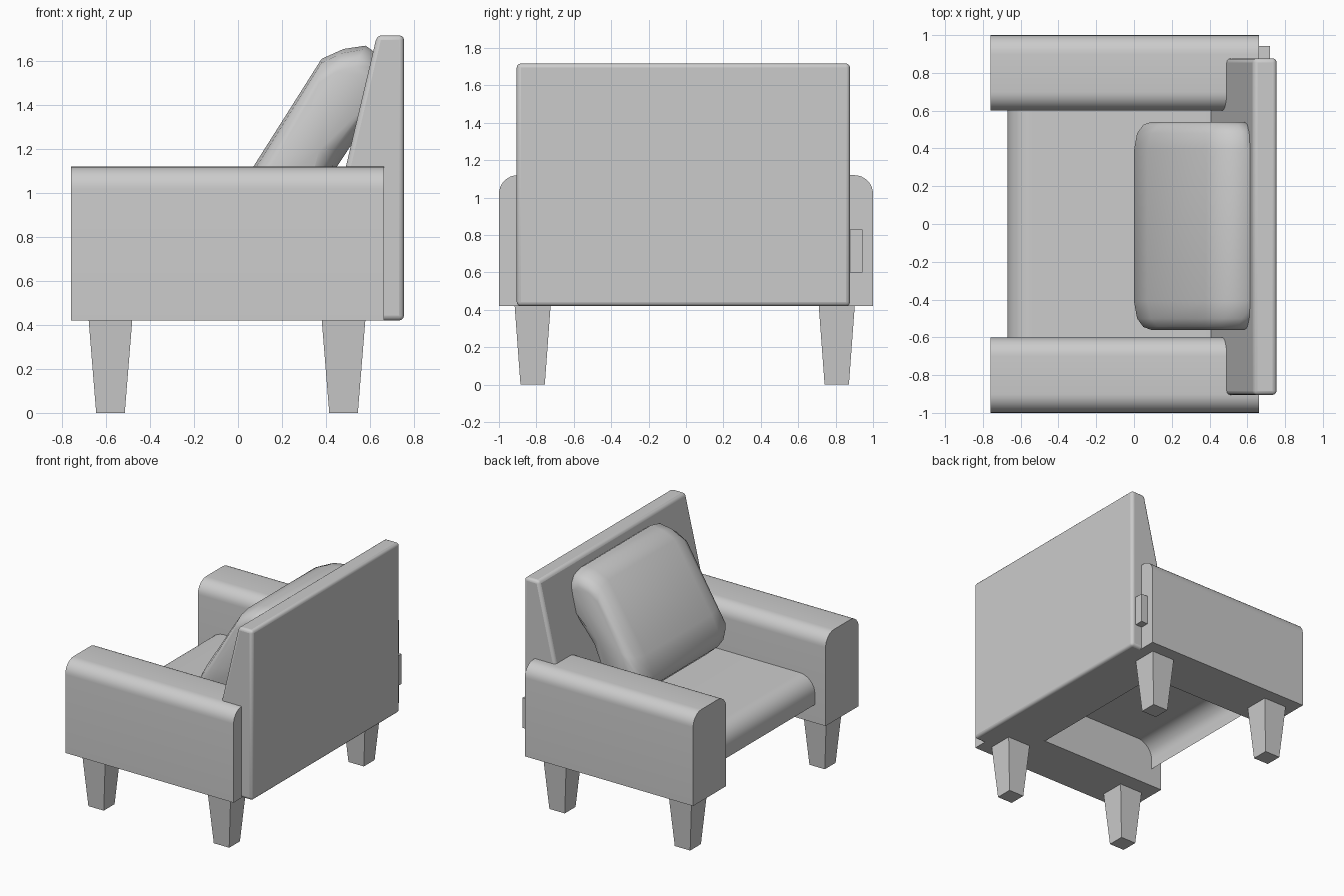
import bpy, bmesh
from math import radians, sin, cos, pi, hypot

cube = bpy.data.objects.get("Cube")
if cube:
    bpy.data.objects.remove(cube, do_unlink=True)

GREY = (0.6, 0.6, 0.6, 1)
grey = bpy.data.materials.new("plain_grey")
grey.use_nodes = True
grey.diffuse_color = GREY
grey.node_tree.nodes["Principled BSDF"].inputs["Base Color"].default_value = GREY


def finish(name, bm, smooth=0):
    """Turn a bmesh into a named object, shaded smooth below the given angle."""
    bmesh.ops.recalc_face_normals(bm, faces=bm.faces)
    mesh = bpy.data.meshes.new(name)
    bm.to_mesh(mesh)
    bm.free()
    mesh.materials.append(grey)
    obj = bpy.data.objects.new(name, mesh)
    bpy.context.collection.objects.link(obj)
    if smooth:
        bpy.ops.object.select_all(action='DESELECT')
        obj.select_set(True)
        bpy.context.view_layer.objects.active = obj
        bpy.ops.object.shade_smooth_by_angle(angle=radians(smooth))
    return obj


def loft(name, rings, smooth=0, caps=True, closed=True):
    """Skin matching rings of points, with optional end caps."""
    bm = bmesh.new()
    rows = [[bm.verts.new(p) for p in ring] for ring in rings]
    n = len(rows[0])
    for a, b in zip(rows, rows[1:]):
        for i in range(n if closed else n - 1):
            j = (i + 1) % n
            bm.faces.new((a[i], a[j], b[j], b[i]))
    if caps:
        bm.faces.new(rows[0])
        bm.faces.new(rows[-1])
    return finish(name, bm, smooth)


def arc(cx, cz, r, start, end, steps=8):
    angles = [radians(start + (end - start) * i / steps) for i in range(steps + 1)]
    return [(cx + r * cos(a), cz + r * sin(a)) for a in angles]


def rect(cx, cy, hx, hy, z):
    return [(cx + sx * hx, cy + sy * hy, z)
            for sx, sy in ((-1, -1), (1, -1), (1, 1), (-1, 1))]


# Arms with rounded top edges
arm = [(-0.2, 0.42), (0.2, 0.42)] + arc(0.1, 1.02, 0.1, 0, 90) + arc(-0.1, 1.02, 0.1, 90, 180)
for name, cy in (("right_arm", -0.8), ("left_arm", 0.8)):
    loft(name, [[(x, cy + y, z) for y, z in arm] for x in (-0.76, 0.663)], 40)

# Tapered legs
for end, cx in (("front", -0.58), ("back", 0.48)):
    for side, cy in (("right", -0.82), ("left", 0.806)):
        loft(f"{end}_{side}_leg", [rect(cx, cy, 0.065, 0.065, 0),
                                   rect(cx, cy, 0.099, 0.096, 0.42)])

# Seat: an open sheet that rolls over its front edge
seat = [(0.5, 0.77)] + arc(-0.54, 0.64, 0.13, 90, 180) + [(-0.67, 0.56)]
loft("seat", [[(x, y, z) for x, z in seat] for y in (-0.6, 0.6)], 40, False, False)

# Wedge-shaped backrest with softened edges
wedge = [(0.325, 0.42), (0.755, 0.42), (0.755, 1.717), (0.632, 1.717)]
back = loft("backrest", [[(x, y, z) for x, z in wedge] for y in (-0.905, 0.877)])
bevel = back.modifiers.new("soft_edges", 'BEVEL')
bevel.width = 0.022
bevel.segments = 3
bpy.ops.object.select_all(action='DESELECT')
back.select_set(True)
bpy.context.view_layer.objects.active = back
bpy.ops.object.shade_smooth_by_angle(angle=radians(40))

# Small block behind the left arm
loft("side_block", [rect(0.67, 0.87, 0.05, 0.073, z) for z in (0.6, 0.83)])

# Leaning cushion, its section drawn in towards both ends
section = [(0.0, 0.98), (0.07, 1.12), (0.38, 1.61), (0.48, 1.655), (0.58, 1.67),
           (0.65, 1.62), (0.66, 1.45), (0.49, 1.18), (0.45, 1.12), (0.29, 0.85),
           (0.22, 0.79), (0.12, 0.80), (0.02, 0.89)]
mx, mz = 0.34, 1.22


def shrink(p, d):
    dx, dz = mx - p[0], mz - p[1]
    k = d / hypot(dx, dz)
    return p[0] + dx * k, p[1] + dz * k


ends = [(0.55, 0.11), (0.535, 0.06), (0.49, 0.02), (0.4, 0)]
rings = [(-y, d) for y, d in ends] + ends[::-1]
loft("cushion", [[(x, y - 0.01, z) for x, z in (shrink(p, d) for p in section)]
                 for y, d in rings], 50)
